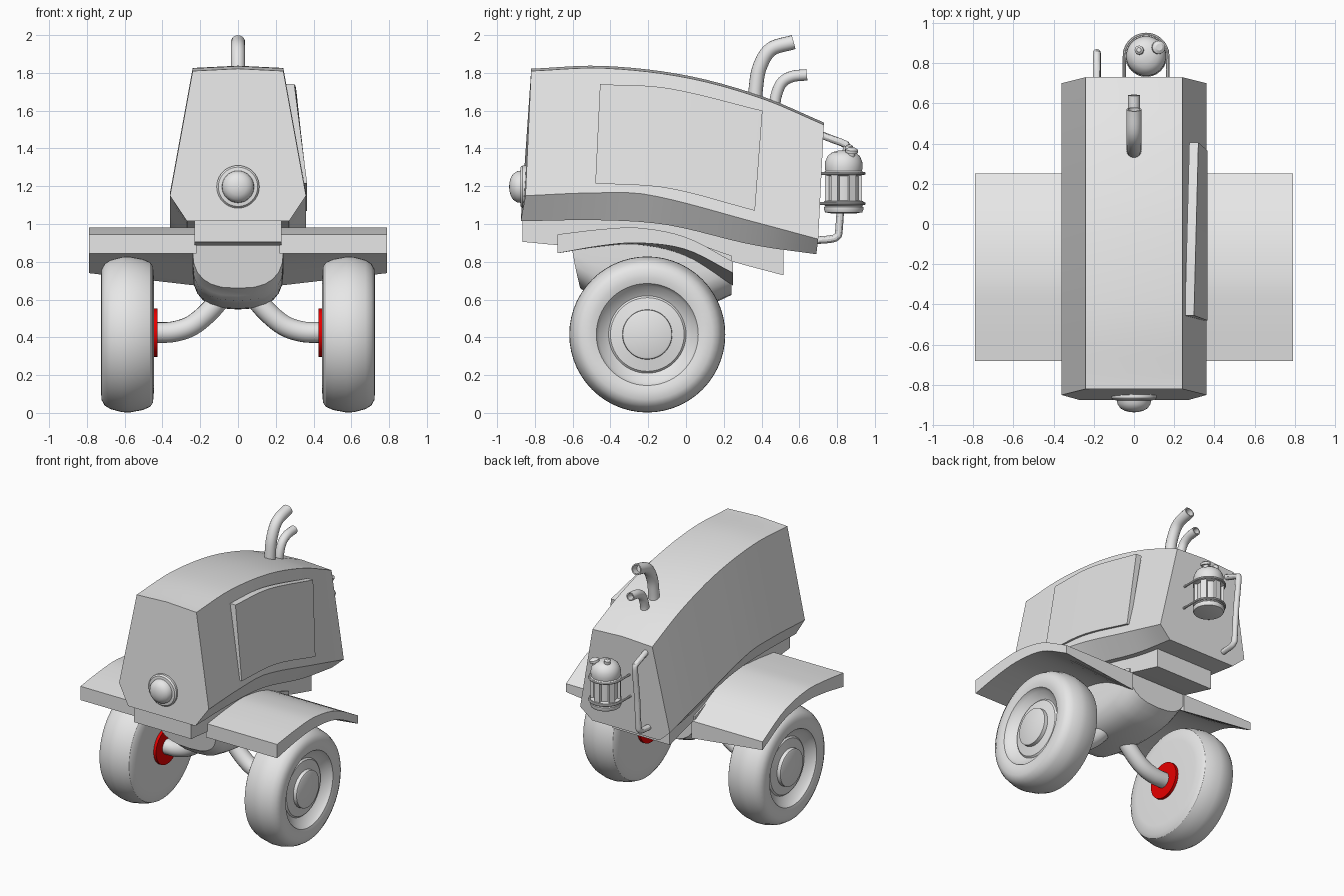
import bpy, bmesh, math
from mathutils import Vector

if "Cube" in bpy.data.objects:
    bpy.data.objects.remove(bpy.data.objects["Cube"])


def material(name, rgb):
    m = bpy.data.materials.new(name)
    m.diffuse_color = (*rgb, 1)
    m.use_nodes = True
    m.node_tree.nodes["Principled BSDF"].inputs["Base Color"].default_value = m.diffuse_color
    return m


GREY = material("primer grey", (0.8, 0.8, 0.8))
RED = material("brake red", (0.8, 0.0, 0.0))


def finish(name, bm, mat=GREY, angle=30):
    bmesh.ops.recalc_face_normals(bm, faces=bm.faces)
    me = bpy.data.meshes.new(name)
    bm.to_mesh(me)
    bm.free()
    me.materials.append(mat)
    ob = bpy.data.objects.new(name, me)
    bpy.context.collection.objects.link(ob)
    bpy.ops.object.select_all(action='DESELECT')
    ob.select_set(True)
    bpy.context.view_layer.objects.active = ob
    bpy.ops.object.shade_smooth_by_angle(angle=math.radians(angle))
    return ob


def loft(rings, caps=True, closed=False):
    """Skin a list of equally sized point rings."""
    bm = bmesh.new()
    vs = [[bm.verts.new(p) for p in r] for r in rings]
    n = len(vs[0])
    pairs = list(zip(vs, vs[1:])) + ([(vs[-1], vs[0])] if closed else [])
    for a, b in pairs:
        for i in range(n):
            j = (i + 1) % n
            bm.faces.new((a[i], a[j], b[j], b[i]))
    if caps and not closed:
        bm.faces.new(vs[0])
        bm.faces.new(vs[-1][::-1])
    return bm


def lathe(name, profile, centre, axis, mat=GREY, n=40):
    """Spin (radius, offset) pairs around an axis through centre."""
    axis = Vector(axis).normalized()
    u = axis.orthogonal().normalized()
    v = axis.cross(u)
    rings = [[Vector(centre) + axis * h + (u * math.cos(2 * math.pi * i / n) + v * math.sin(2 * math.pi * i / n)) * r
              for i in range(n)] for r, h in profile]
    return finish(name, loft(rings), mat)


def spline(pts, steps=6):
    """Catmull-Rom curve through the points."""
    p = [Vector(q) for q in pts]
    p = [2 * p[0] - p[1]] + p + [2 * p[-1] - p[-2]]
    out = []
    for a, b, c, d in zip(p, p[1:], p[2:], p[3:]):
        for k in range(steps):
            t = k / steps
            out.append(0.5 * (2 * b + (c - a) * t + (2 * a - 5 * b + 4 * c - d) * t * t + (3 * b - a - 3 * c + d) * t ** 3))
    return out + [p[-2]]


def tube(name, pts, r, hollow=0, n=16, steps=6):
    path = spline(pts, steps)
    nrm = (path[1] - path[0]).orthogonal().normalized()
    rings, frames = [], []
    for i, p in enumerate(path):
        t = (path[min(i + 1, len(path) - 1)] - path[max(i - 1, 0)]).normalized()
        nrm = (nrm - t * nrm.dot(t)).normalized()
        frames.append((p, nrm, t.cross(nrm), t))
    ring = lambda f, rad, back=0: [f[0] - f[3] * back + (f[1] * math.cos(2 * math.pi * k / n) + f[2] * math.sin(2 * math.pi * k / n)) * rad
                                   for k in range(n)]
    rings = [ring(f, r) for f in frames]
    if hollow:  # open mouth
        rings += [ring(frames[-1], hollow), ring(frames[-1], hollow * 0.95, 0.05)]
    return finish(name, loft(rings))


def curve(keys, y):
    """Smooth interpolation of (y, z) keys."""
    for i in range(len(keys) - 1):
        (a, za), (b, zb) = keys[i], keys[i + 1]
        if y <= b or i == len(keys) - 2:
            slope = lambda k: (keys[min(k + 1, len(keys) - 1)][1] - keys[max(k - 1, 0)][1]) / (
                keys[min(k + 1, len(keys) - 1)][0] - keys[max(k - 1, 0)][0])
            h, t = b - a, (y - a) / (b - a)
            return ((2 * t**3 - 3 * t**2 + 1) * za + (t**3 - 2 * t**2 + t) * h * slope(i)
                    + (3 * t**2 - 2 * t**3) * zb + (t**3 - t**2) * h * slope(i + 1))


def spread(a, b, n):
    return [a + (b - a) * i / n for i in range(n + 1)]


# hood body: six-sided section swept along arched edge lines
TOP = [(-0.82, 1.81), (-0.44, 1.825), (0, 1.775), (0.4, 1.665), (0.73, 1.525)]
WAIST = [(-0.85, 1.15), (-0.48, 1.165), (-0.2, 1.155), (0.365, 1.01), (0.70, 0.92)]
BASE = [(-0.875, 1.015), (-0.45, 1.02), (-0.1, 0.995), (0.35, 0.89), (0.69, 0.84)]
rings = []
for t in spread(0, 1, 20):
    (yt, zt), (yw, zw), (yb, zb) = [(y, curve(k, y)) for k in (TOP, WAIST, BASE) for y in [k[0][0] + t * (k[-1][0] - k[0][0])]]
    half = [(0.24, yt, zt), (0.36, yw, zw), (0.27, yb, zb)]
    rings.append([(0, yt, zt + 0.012)] + half + [(-x, y, z) for x, y, z in reversed(half)])
bm = loft(rings)
front = min((f for f in bm.faces if len(f.verts) == 7), key=lambda f: f.calc_center_median().y)
bmesh.ops.inset_region(bm, faces=[front], thickness=0.014, depth=-0.01)
finish("hood_body", bm, angle=24)

# side access panel, right side only, standing off the hood
PT = [(-0.455, 1.74), (-0.1, 1.72), (0.405, 1.60)]
PB = [(-0.48, 1.215), (-0.1, 1.19), (0.365, 1.07)]
rings = []
for t in spread(0, 1, 12):
    yt, yb = -0.455 + 0.86 * t, -0.48 + 0.845 * t
    zt, zb = curve(PT, yt), curve(PB, yb)
    xt, xb = 0.298 + 0.022 * t, 0.366
    rings.append([(xt, yt, zt), (xb, yb, zb), (xb - 0.025, yb, zb), (xt - 0.045, yt, zt)])
finish("side_panel", loft(rings))

# chassis rail under the hood
FB = [(-0.86, 0.905), (-0.6, 0.885), (-0.3, 0.905), (0, 0.88), (0.25, 0.80), (0.51, 0.73)]
rings = []
for y in spread(-0.865, 0.515, 20):
    zt, zb = curve(BASE, y) + 0.01, curve(FB, y)
    rings.append([(-0.23, y, zt), (0.23, y, zt), (0.23, y, zb), (-0.23, y, zb)])
finish("chassis_rail", loft(rings))

# belly casing: rounded trough below the rail
BELLY = [(-0.6, 0.66), (-0.5, 0.60), (-0.2, 0.55), (0.1, 0.565), (0.23, 0.62)]
rings = []
for y in spread(-0.6, 0.24, 14):
    zb = curve(BELLY, y)
    top = curve(FB, y) + 0.03
    zc = zb + 0.19
    ring = [(0.24, y, max(top, zc + 0.01))]
    for k in range(13):
        a = math.pi * k / 12
        c, s = math.cos(a), math.sin(a)
        ring.append((0.24 * math.copysign(abs(c) ** 0.75, c), y + (0.04 * s if y < -0.5 else 0), zc - 0.19 * s ** 0.85 if s > 0 else zc))
    ring.append((-0.24, y, max(top, zc + 0.01)))
    rings.append(ring)
finish("belly_casing", loft(rings), angle=40)

# parts mirrored left and right
FT = [(-0.68, 0.945), (-0.45, 0.972), (-0.25, 0.98), (0, 0.93), (0.25, 0.80)]
FO = [(-0.68, 0.845), (-0.45, 0.885), (-0.25, 0.90), (0, 0.865), (0.25, 0.74)]
FI = [(-0.68, 0.845), (-0.45, 0.88), (-0.25, 0.89), (0, 0.83), (0.24, 0.68)]
TYRE = [(0.10, 0.0), (0.30, 0.0), (0.36, 0.005), (0.383, 0.02), (0.40, 0.06), (0.413, 0.13), (0.411, 0.17),
        (0.395, 0.23), (0.375, 0.262), (0.345, 0.278), (0.30, 0.28), (0.27, 0.272), (0.255, 0.245),
        (0.205, 0.215), (0.195, 0.225), (0.132, 0.235), (0.13, 0.26), (0.12, 0.265)]
for s, side in ((1, "right"), (-1, "left")):
    rings = []
    for y in spread(-0.68, 0.25, 18):
        t, o, i = curve(FT, y), curve(FO, y), curve(FI, y)
        rings.append([(s * 0.22, y, t), (s * 0.79, y, t), (s * 0.79, y, o), (s * 0.22, y, i)])
    finish(side + "_fender", loft(rings))
    lathe(side + "_wheel", TYRE, (s * 0.445, -0.205, 0.415), (s, 0, 0), n=56)
    lathe(side + "_brake_disc", [(0.128, 0), (0.128, 0.025)], (s * 0.425, -0.205, 0.425), (s, 0, 0), RED)
    tube(side + "_axle_arm", [(s * 0.07, -0.205, 0.64), (s * 0.14, -0.205, 0.55), (s * 0.24, -0.205, 0.465),
                              (s * 0.34, -0.205, 0.43), (s * 0.44, -0.205, 0.425)], 0.055)

# headlight with rim and dome
lathe("headlight", [(0.108, 0.0), (0.113, 0.03), (0.113, 0.045), (0.104, 0.055), (0.085, 0.057), (0.082, 0.075),
                    (0.068, 0.096), (0.045, 0.109), (0.02, 0.115), (0.004, 0.116)], (0, -0.82, 1.197), (0, -1, 0))

# exhaust stacks
tube("tall_exhaust", [(0, 0.365, 1.62), (0, 0.37, 1.72), (0, 0.39, 1.83), (0, 0.45, 1.925), (0, 0.57, 1.963)], 0.038, 0.03)
tube("short_exhaust", [(0, 0.47, 1.60), (0, 0.475, 1.67), (0, 0.505, 1.745), (0, 0.56, 1.78), (0, 0.64, 1.79)], 0.03, 0.022)

# rear gas bottle with banded cage
BX, BY = 0.06, 0.835
lathe("gas_bottle", [(0.06, 1.055), (0.098, 1.062), (0.104, 1.075), (0.104, 1.09), (0.096, 1.095), (0.104, 1.10),
                     (0.104, 1.12), (0.08, 1.125), (0.08, 1.255), (0.104, 1.26), (0.104, 1.275), (0.097, 1.28),
                     (0.10, 1.30), (0.098, 1.33), (0.085, 1.36), (0.06, 1.38), (0.03, 1.388), (0.004, 1.39)],
      (BX, BY, 0), (0, 0, 1))
for k in range(6):
    a = math.radians(60 * k + 30)
    bm = bmesh.new()
    bmesh.ops.create_cube(bm, size=1)
    for v in bm.verts:
        x, y = 0.088 + v.co.x * 0.02, v.co.y * 0.04
        v.co = (BX + x * math.cos(a) - y * math.sin(a), BY + x * math.sin(a) + y * math.cos(a), 1.19 + v.co.z * 0.15)
    finish("bottle_cage_bar", bm)
for x, y, r, h in ((0.03, 0.86, 0.022, 0.05), (0.115, 0.875, 0.033, 0.035)):
    lathe("bottle_valve", [(r * 0.6, 0), (r * 0.6, h * 0.5), (r, h * 0.55), (r, h), (r * 0.5, h + 0.01)],
          (x, y, 1.36), (0.25 if x > 0.1 else -0.1, 0.1, 1), n=16)
for z in (1.108, 1.268):  # straps to the hood
    arc = [(BX + 0.108 * math.cos(a), BY + 0.108 * math.sin(a), z) for a in spread(0, math.pi, 10)]
    tube("bottle_strap", [(BX + 0.108, 0.69, z)] + arc + [(BX - 0.108, 0.69, z)], 0.008, n=8, steps=2)

# rear drain pipe
tube("rear_pipe", [(-0.185, 0.68, 1.485), (-0.185, 0.78, 1.447), (-0.185, 0.835, 1.425), (-0.185, 0.85, 1.395),
                   (-0.185, 0.825, 1.18), (-0.185, 0.81, 0.97), (-0.185, 0.80, 0.935), (-0.185, 0.765, 0.92),
                   (-0.185, 0.66, 0.912)], 0.02, n=12, steps=4)
